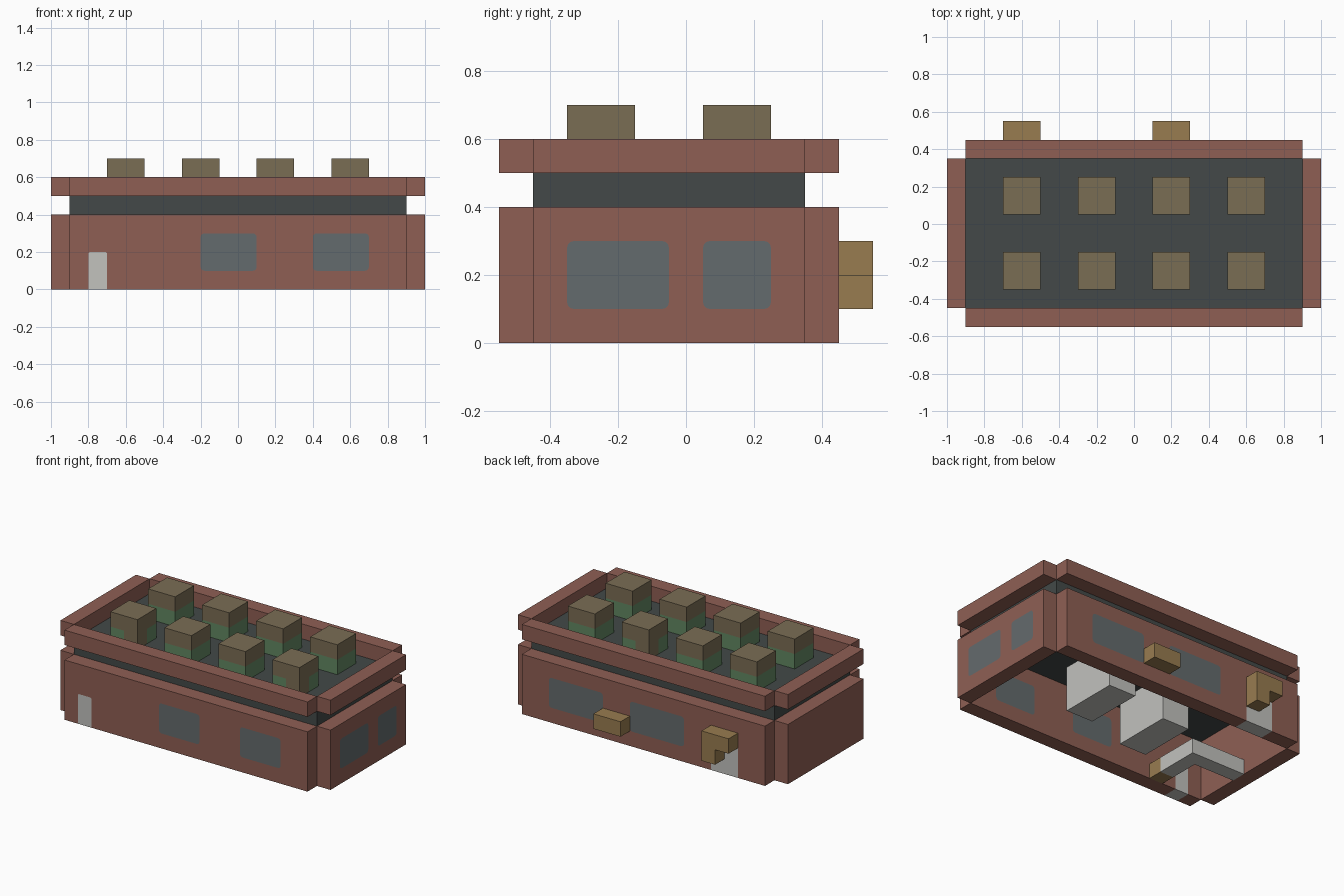
import bpy, bmesh
from mathutils import Vector

cube = bpy.data.objects.get("Cube")
if cube:
    bpy.data.objects.remove(cube, do_unlink=True)


def material(name, *rgb):
    colour = [(c / 255 / 12.92 if c < 10 else ((c / 255 + 0.055) / 1.055) ** 2.4) for c in rgb] + [1]
    mat = bpy.data.materials.new(name)
    mat.use_nodes = True
    mat.diffuse_color = colour
    bsdf = mat.node_tree.nodes["Principled BSDF"]
    bsdf.inputs["Base Color"].default_value = colour
    bsdf.inputs["Roughness"].default_value = 0.9
    return mat


BRICK = material("brick red", 143, 95, 84)
SLATE = material("dark slate", 67, 73, 72)
TAN = material("dull tan", 122, 109, 84)
OCHRE = material("ochre", 152, 124, 80)
GLASS = material("grey glass", 100, 107, 109)
PALE = material("pale grey", 194, 194, 190)
GREEN = material("leaf green", 98, 136, 98)


def box(name, mat, x, y, z, round_axis=None, radius=0.02):
    """Box from axis ranges; edges along round_axis can be rounded, except at ground level."""
    bm = bmesh.new()
    bmesh.ops.create_cube(bm, size=1)
    lo, hi = Vector((x[0], y[0], z[0])), Vector((x[1], y[1], z[1]))
    for v in bm.verts:
        v.co = [(a + b) / 2 + c * (b - a) for a, b, c in zip(lo, hi, v.co)]
    if round_axis is not None:
        edges = [e for e in bm.edges
                 if abs((e.verts[0].co - e.verts[1].co)[round_axis]) > 1e-4
                 and e.verts[0].co.z > 0.01]
        bmesh.ops.bevel(bm, geom=edges, offset=radius, segments=3, profile=0.5,
                        affect='EDGES')
    mesh = bpy.data.meshes.new(name)
    bm.to_mesh(mesh)
    bm.free()
    obj = bpy.data.objects.new(name, mesh)
    bpy.context.scene.collection.objects.link(obj)
    mesh.materials.append(mat)
    return obj


def wall(name, x, y, axis, openings=()):
    """Wall with openings cut through it, each filled flush by a pane or a door."""
    body = box(name, BRICK, x, y, (0, 0.4))
    for i, (span, z, mat) in enumerate(openings):
        kind = "door" if mat == PALE else "window"
        radius = 0.01 if mat == PALE else 0.02
        across = y if axis == 1 else x
        deep = (across[0] - 0.05, across[1] + 0.05)
        cut_z = (z[0] - 0.05, z[1]) if z[0] == 0 else z

        def fill(label, depth, height):
            xs, ys = (span, depth) if axis == 1 else (depth, span)
            return box(label, mat, xs, ys, height, axis, radius)

        cutter = fill("cutter", deep, cut_z)
        if z[0] == 0:
            # square lower end of the doorway stays below the ground
            low = min(v.co.z for v in cutter.data.vertices)
            for v in cutter.data.vertices:
                if v.co.z < 0:
                    v.co.z = low
        mod = body.modifiers.new("opening", 'BOOLEAN')
        mod.operation, mod.solver, mod.object = 'DIFFERENCE', 'EXACT', cutter
        bpy.context.view_layer.objects.active = body
        bpy.ops.object.modifier_apply(modifier=mod.name)
        bpy.data.objects.remove(cutter, do_unlink=True)
        fill(f"{name}_{kind}_{i + 1}", across, z)


# Footprint: wall strips meet only at their corners
LONG, SHORT = (-0.9, 0.9), (-0.45, 0.35)
FRONT, BACK = (-0.55, -0.45), (0.35, 0.45)
LEFT, RIGHT = (0.9, 1.0), (-1.0, -0.9)
SILL, DOOR = (0.1, 0.3), (0, 0.2)

# Walls with windows and doors
wall("front_wall", LONG, FRONT, 1, [((-0.8, -0.7), DOOR, PALE),
                                    ((-0.2, 0.1), SILL, GLASS), ((0.4, 0.7), SILL, GLASS)])
wall("back_wall", LONG, BACK, 1, [((-0.7, -0.5), DOOR, PALE),
                                  ((-0.3, 0.1), SILL, GLASS), ((0.3, 0.7), SILL, GLASS)])
wall("left_wall", LEFT, SHORT, 0, [((-0.35, -0.05), SILL, GLASS),
                                   ((0.05, 0.25), SILL, GLASS)])
wall("right_wall", RIGHT, SHORT, 0)

# Roof slab and parapet
box("roof_slab", SLATE, LONG, SHORT, (0.4, 0.5))
for side, x, y in (("front", LONG, FRONT), ("back", LONG, BACK),
                   ("left", LEFT, SHORT), ("right", RIGHT, SHORT)):
    box(side + "_parapet", BRICK, x, y, (0.5, 0.6))

# Roof units: tan lids over green bases, a few with one tan corner block
corner_blocks = {(0, 0): (1, 0), (3, 0): (1, 0), (2, 1): (0, 1)}
for col in range(4):
    for row in range(2):
        x0, y0 = -0.7 + 0.4 * col, -0.35 + 0.4 * row
        tag = f"{col + 1}_{row + 1}"
        box("roof_unit_lid_" + tag, TAN, (x0, x0 + 0.2), (y0, y0 + 0.2), (0.6, 0.7))
        corner = corner_blocks.get((col, row))
        if corner is None:
            box("roof_unit_base_" + tag, GREEN, (x0, x0 + 0.2), (y0, y0 + 0.2), (0.5, 0.6))
            continue
        for i in range(2):
            for j in range(2):
                xs, ys = x0 + 0.1 * i, y0 + 0.1 * j
                box("roof_unit_block_" + tag, TAN if (i, j) == corner else GREEN,
                    (xs, xs + 0.1), (ys, ys + 0.1), (0.5, 0.6))

# Back fittings: bench box, door canopy and its bracket
OUT = (0.45, 0.55)
box("back_bench", OCHRE, (0.1, 0.3), OUT, (0.1, 0.2))
box("door_canopy", OCHRE, (-0.7, -0.5), OUT, (0.2, 0.3))
box("canopy_bracket", OCHRE, (-0.6, -0.5), OUT, (0.1, 0.2))

# Interior: two shelving blocks and an L-shaped counter with a gate
box("shelf_block_left", PALE, (0.2, 0.4), (-0.15, 0.25), (0, 0.3))
box("shelf_block_right", PALE, (-0.3, -0.1), (-0.25, 0.15), (0, 0.3))
box("counter_long", PALE, (-0.9, -0.5), (-0.15, -0.05), (0, 0.1))
box("counter_short", PALE, (-0.6, -0.5), (-0.35, -0.15), (0, 0.1))
box("counter_gate", OCHRE, (-0.6, -0.5), (-0.45, -0.35), (0, 0.1))
